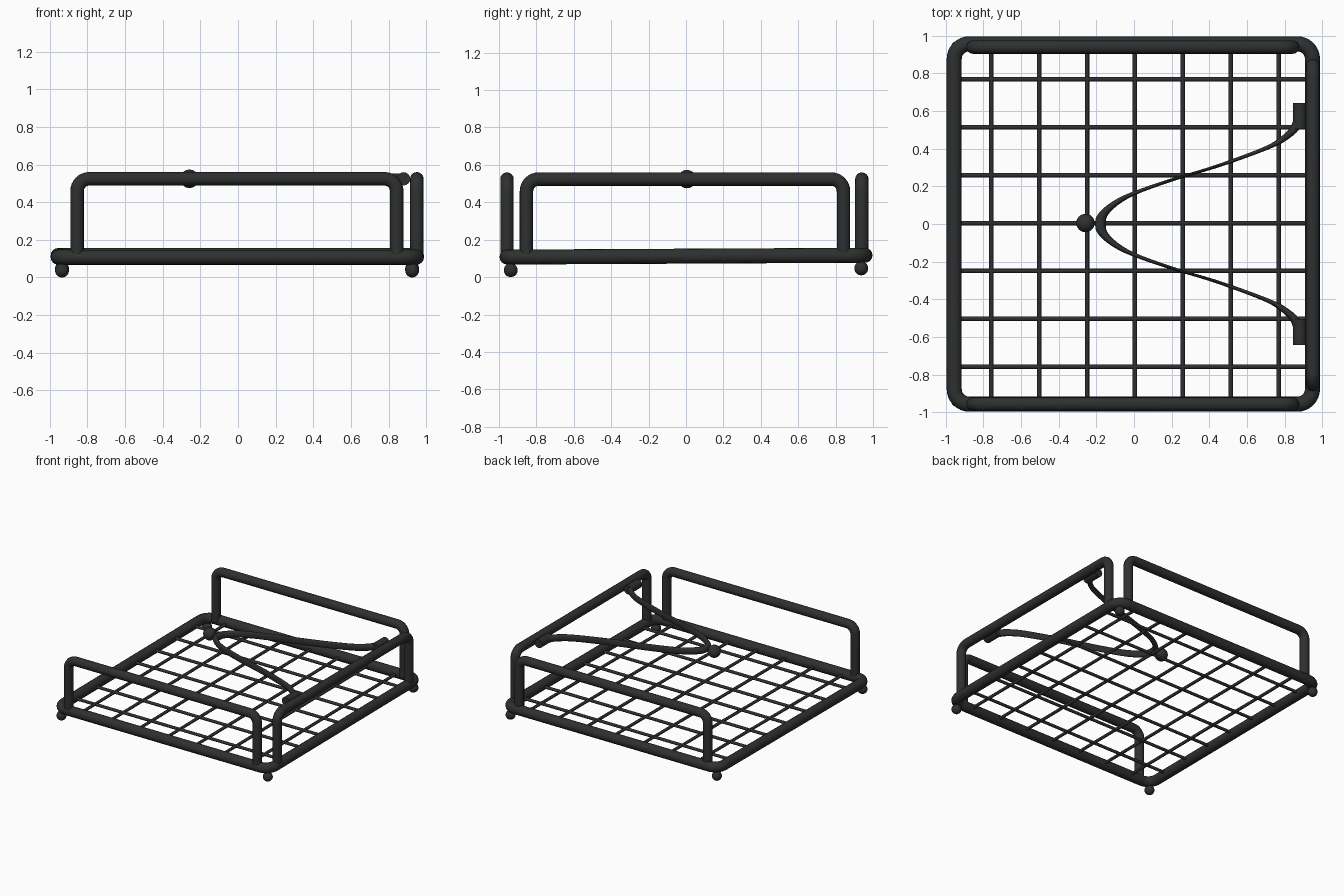
import bpy, bmesh, math
from mathutils import Vector

if "Cube" in bpy.data.objects:
    bpy.data.objects.remove(bpy.data.objects["Cube"])

mat = bpy.data.materials.new("dark grey metal")
mat.diffuse_color = (0.028, 0.029, 0.029, 1)
mat.use_nodes = True
mat.node_tree.nodes["Principled BSDF"].inputs["Base Color"].default_value = mat.diffuse_color
mat.roughness = 0.5


def add_object(name, mesh):
    ob = bpy.data.objects.new(name, mesh)
    bpy.context.collection.objects.link(ob)
    mesh.materials.clear()
    mesh.materials.append(mat)
    return ob


def rounded(points, radius, closed, steps=8):
    """Round the corners of a polyline with circular arcs."""
    pts = [Vector(p) for p in points]
    out = []
    n = len(pts)
    for i, p in enumerate(pts):
        if not closed and i in (0, n - 1):
            out.append(p)
            continue
        a = (pts[i - 1] - p).normalized()
        b = (pts[(i + 1) % n] - p).normalized()
        centre = p + (a + b) * radius
        for k in range(steps + 1):
            t = math.pi / 2 * k / steps
            out.append(centre - b * radius * math.cos(t) - a * radius * math.sin(t))
    return out


def tube(name, points, radius, closed=False, res=6):
    cu = bpy.data.curves.new(name, 'CURVE')
    cu.dimensions = '3D'
    cu.bevel_depth = radius
    cu.bevel_resolution = res
    cu.use_fill_caps = True
    sp = cu.splines.new('POLY')
    sp.points.add(len(points) - 1)
    for q, p in zip(sp.points, points):
        q.co = (*p, 1)
    sp.use_cyclic_u = closed
    tmp = bpy.data.objects.new(name + "_path", cu)
    bpy.context.collection.objects.link(tmp)
    bpy.context.view_layer.update()
    deps = bpy.context.evaluated_depsgraph_get()
    me = bpy.data.meshes.new_from_object(tmp.evaluated_get(deps))
    bpy.data.objects.remove(tmp)
    for f in me.polygons:
        f.use_smooth = len(f.vertices) == 4
    return add_object(name, me)


def ball(name, loc, radius):
    bm = bmesh.new()
    bmesh.ops.create_uvsphere(bm, u_segments=24, v_segments=16, radius=radius)
    bmesh.ops.translate(bm, verts=bm.verts, vec=loc)
    for f in bm.faces:
        f.smooth = True
    me = bpy.data.meshes.new(name)
    bm.to_mesh(me)
    bm.free()
    return add_object(name, me)


def base_z(y):
    # the base is very slightly tilted
    return 0.112 + 0.005 * y


# Base frame
L, R, Y = -0.955, 0.948, 0.957
corners = [(L, -Y), (R, -Y), (R, Y), (L, Y)]
tube("base_frame", rounded([(x, y, base_z(y)) for x, y in corners], 0.08, True), 0.04, True)

# Wire grid
for i in range(7):
    c = 0.005 + (i - 3) * 0.2545
    tube(f"grid_wire_lengthwise_{i}", [(c, -Y, base_z(-Y)), (c, Y, base_z(Y))], 0.012, res=3)
    tube(f"grid_wire_crosswise_{i}", [(L, c, base_z(c)), (R, c, base_z(c))], 0.012, res=3)

# Ball feet
for x in (-0.935, 0.925):
    for y in (-0.937, 0.937):
        ball("foot", (x, y, 0.042 + 0.005 * y), 0.037)

# Guard rails on three sides
TOP = 0.524
for name, y in (("front_rail", -0.957), ("back_rail", 0.94)):
    z = base_z(y)
    tube(name, rounded([(-0.855, y, z), (-0.855, y, TOP), (0.843, y, TOP), (0.843, y, z)],
                       0.065, False), 0.036)
x = 0.95
tube("right_rail", rounded([(x, -0.853, base_z(-0.85)), (x, -0.853, TOP), (x, 0.842, TOP),
                            (x, 0.842, base_z(0.84))], 0.065, False), 0.036)

# Hinge barrels beside the right rail
for s in (-1, 1):
    tube("hinge_barrel", [(0.88, s * 0.505, TOP), (0.88, s * 0.643, TOP)], 0.035)

# Ball at the tip of the arm
ball("arm_tip_ball", (-0.258, 0.005, TOP), 0.049)


# Clamp arm: a round section kept facing y, swept along a V-shaped path
def smooth_path(pts, steps=6):
    pts = [Vector(p) for p in pts]
    ext = [2 * pts[0] - pts[1]] + pts + [2 * pts[-1] - pts[-2]]
    out = []
    for i in range(1, len(ext) - 2):
        a, b, c, d = ext[i - 1:i + 3]
        for k in range(steps):
            t = k / steps
            out.append(0.5 * (2 * b + (c - a) * t + (2 * a - 5 * b + 4 * c - d) * t * t
                              + (3 * b - a - 3 * c + d) * t ** 3))
    return out + [pts[-1]]


half = [(-0.165, 0.05), (-0.10, 0.11), (0.0, 0.163), (0.2, 0.234), (0.45, 0.31),
        (0.7, 0.402), (0.8, 0.457), (0.862, 0.52), (0.88, 0.6)]
path = smooth_path([(px, -py) for px, py in reversed(half)] + [(-0.178, 0)] + half)
bm = bmesh.new()
N, r = 16, 0.028
rings = []
for p in path:
    rings.append([bm.verts.new((p.x + r * math.cos(2 * math.pi * k / N), p.y,
                                TOP + r * math.sin(2 * math.pi * k / N))) for k in range(N)])
for a, b in zip(rings, rings[1:]):
    for k in range(N):
        j = (k + 1) % N
        bm.faces.new((a[k], a[j], b[j], b[k])).smooth = True
bm.faces.new(rings[0])
bm.faces.new(rings[-1])
bmesh.ops.recalc_face_normals(bm, faces=bm.faces)
me = bpy.data.meshes.new("clamp_arm")
bm.to_mesh(me)
bm.free()
add_object("clamp_arm", me)
